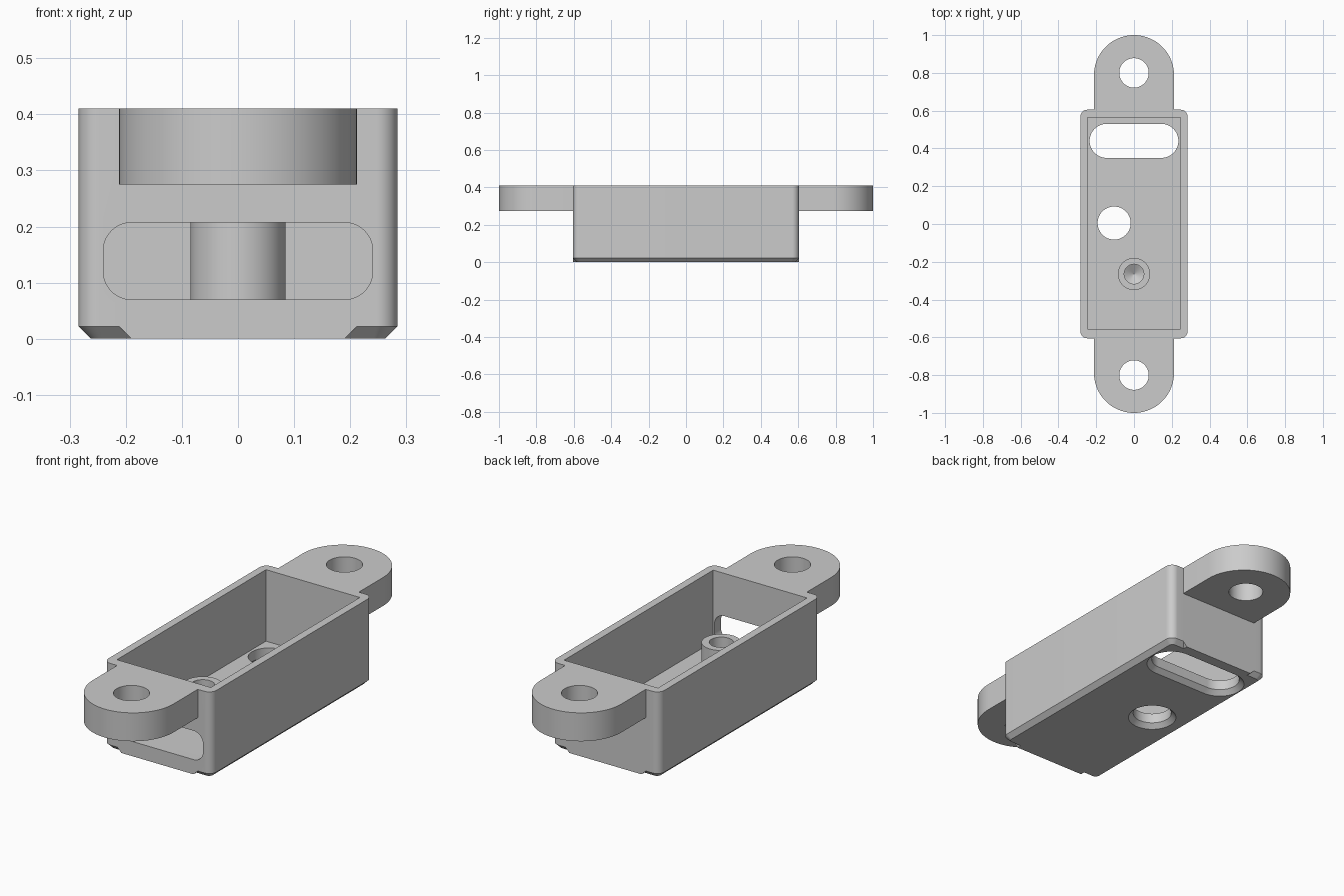
import bpy, bmesh, math
from mathutils import Matrix

cube = bpy.data.objects.get("Cube")
if cube:
    bpy.data.objects.remove(cube, do_unlink=True)

grey = bpy.data.materials.new("plain_grey")
grey.use_nodes = True
grey.diffuse_color = (0.6, 0.6, 0.6, 1)
grey.node_tree.nodes["Principled BSDF"].inputs["Base Color"].default_value = (0.6, 0.6, 0.6, 1)


def rounded(hx, hy, r, cx=0, cy=0, steps=14):
    """Outline of a rounded rectangle; also circles and long slots."""
    pts = []
    for q, (sx, sy) in enumerate([(1, 1), (-1, 1), (-1, -1), (1, -1)]):
        for i in range(steps + 1):
            a = math.pi / 2 * (q + i / steps)
            pts.append((cx + sx * (hx - r) + r * math.cos(a),
                        cy + sy * (hy - r) + r * math.sin(a)))
    return pts


def circle(r, cx=0, cy=0):
    return rounded(r, r, r, cx, cy)


def loft(name, layers, matrix=Matrix()):
    """Closed solid through outlines stacked at the given heights."""
    bm = bmesh.new()
    rings = [[bm.verts.new((x, y, z)) for x, y in outline] for outline, z in layers]
    n = len(rings[0])
    for low, high in zip(rings, rings[1:]):
        for i in range(n):
            j = (i + 1) % n
            bm.faces.new((low[i], low[j], high[j], high[i]))
    bm.faces.new(rings[0][::-1])
    bm.faces.new(rings[-1])
    bmesh.ops.remove_doubles(bm, verts=bm.verts, dist=1e-5)
    bmesh.ops.transform(bm, matrix=matrix, verts=bm.verts)
    bmesh.ops.recalc_face_normals(bm, faces=bm.faces)
    mesh = bpy.data.meshes.new(name)
    bm.to_mesh(mesh)
    bm.free()
    mesh.materials.append(grey)
    obj = bpy.data.objects.new(name, mesh)
    bpy.context.collection.objects.link(obj)
    return obj


def combine(target, other, operation):
    mod = target.modifiers.new("combine", 'BOOLEAN')
    mod.operation, mod.solver, mod.object = operation, 'EXACT', other
    bpy.context.view_layer.objects.active = target
    bpy.ops.object.modifier_apply(modifier=mod.name)
    bpy.data.objects.remove(other, do_unlink=True)


W, L, H = 0.284, 0.605, 0.41      # half width, half length, height
FLOOR, CH, TAB = 0.07, 0.022, 0.212

# Outer shell with chamfered underside
housing = loft("housing", [(rounded(W - CH, L - CH, 0.02), 0),
                           (rounded(W, L, 0.037), CH),
                           (rounded(W, L, 0.037), H)])

for side in (-1, 1):
    # End foot where the chamfer stops
    y0, y1 = sorted((side * 0.5, side * L))
    foot = [([(-w, y0), (w, y0), (w, y1), (-w, y1)], z)
            for w, z in ((0.19, 0), (TAB, CH), (TAB, 0.04))]
    combine(housing, loft("end_foot", foot), 'UNION')
    # Round-ended mounting tab
    y0 = 0.58
    arc = [(TAB * math.cos(a), 1 - TAB + TAB * math.sin(a))
           for a in (math.pi * i / 40 for i in range(41))]
    outline = [(x, side * y) for x, y in [(TAB, y0)] + arc + [(-TAB, y0)]]
    combine(housing, loft("mounting_tab", [(outline, 0.275), (outline, H)]), 'UNION')
    # Screw hole in the tab
    hole = circle(0.078, 0, side * 0.8)
    combine(housing, loft("tab_hole", [(hole, 0.2), (hole, 0.5)]), 'DIFFERENCE')

# Open cavity
cavity = [(-0.247, -0.557), (0.247, -0.557), (0.247, 0.563), (-0.247, 0.563)]
combine(housing, loft("cavity", [(cavity, FLOOR), (cavity, 0.5)]), 'DIFFERENCE')


def floor_cut(name, shape):
    """Opening through the floor, flared at the underside."""
    combine(housing, loft(name, [(shape(2 * CH), -CH), (shape(0), CH),
                                 (shape(0), 0.12)]), 'DIFFERENCE')


floor_cut("floor_slot", lambda g: rounded(0.235 + g, 0.09 + g, 0.09 + g, 0, 0.44))
floor_cut("floor_hole", lambda g: circle(0.0875 + g, -0.105, 0.005))

# Window in the front wall
window = rounded(0.24, 0.0685, 0.05, 0, 0.1385)
combine(housing, loft("front_window", [(window, 0.5), (window, 0.7)],
                      Matrix.Rotation(math.pi / 2, 4, 'X')), 'DIFFERENCE')

# Screw boss with a cone-tipped blind bore
boss = circle(0.085, 0, -0.265)
combine(housing, loft("boss", [(boss, 0.04), (boss, 0.245)]), 'UNION')
bore = circle(0.052, 0, -0.265)
combine(housing, loft("boss_bore", [(circle(0.001, 0, -0.265), 0.05), (bore, 0.08),
                                    (bore, 0.3)]), 'DIFFERENCE')

bpy.ops.object.select_all(action='DESELECT')
housing.select_set(True)
bpy.context.view_layer.objects.active = housing
bpy.ops.object.shade_smooth_by_angle(angle=math.radians(25))
